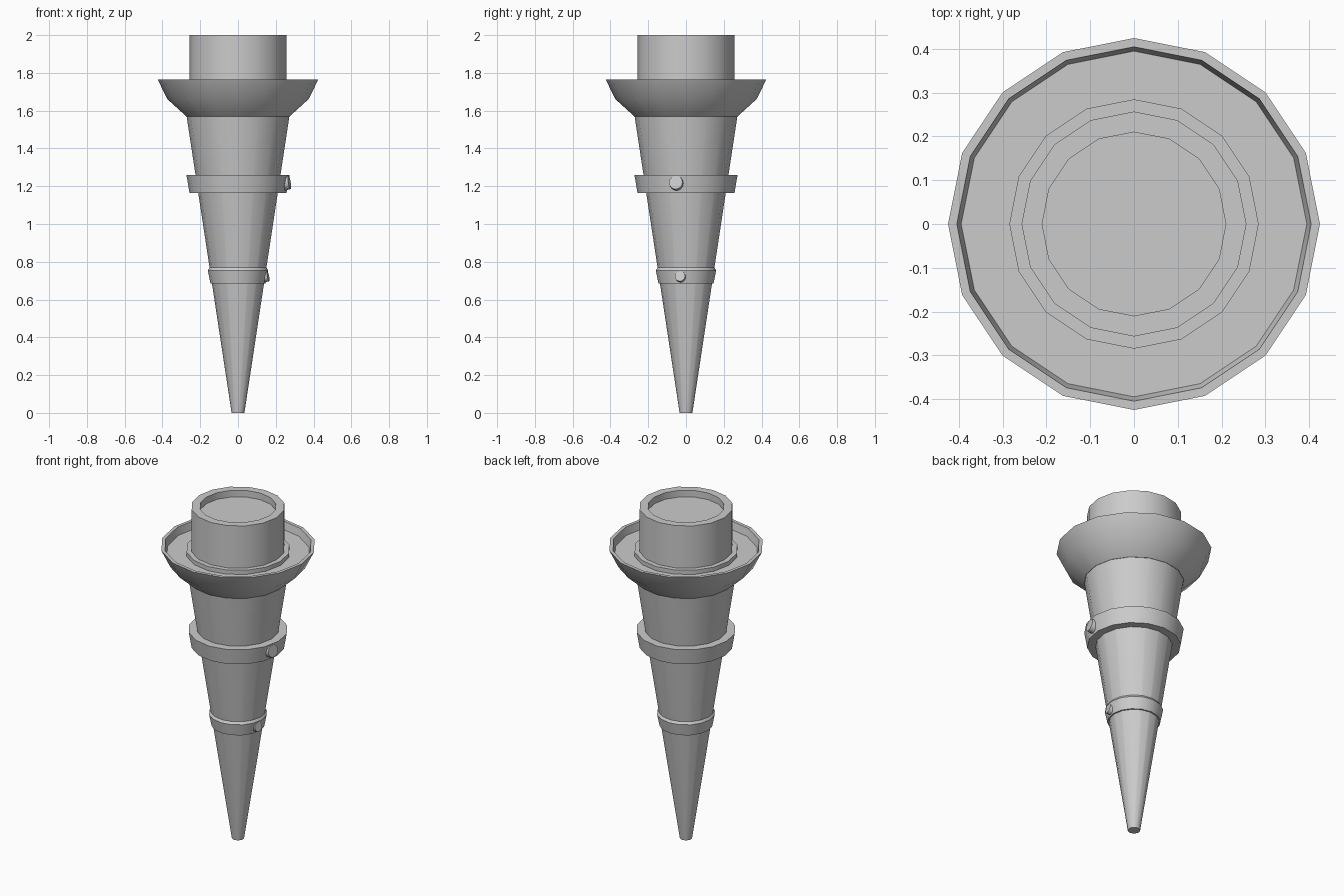
import bpy, bmesh
from math import sin, cos, pi, radians
from mathutils import Matrix

if "Cube" in bpy.data.objects:
    bpy.data.objects.remove(bpy.data.objects["Cube"])

SIDES = 16


def finish(name, bm):
    bmesh.ops.recalc_face_normals(bm, faces=bm.faces)
    mesh = bpy.data.meshes.new(name)
    bm.to_mesh(mesh)
    bm.free()
    ob = bpy.data.objects.new(name, mesh)
    bpy.context.collection.objects.link(ob)
    bpy.ops.object.select_all(action='DESELECT')
    ob.select_set(True)
    bpy.context.view_layer.objects.active = ob
    bpy.ops.object.shade_smooth_by_angle(angle=radians(30))
    return ob


def lathe(name, profile, closed=False):
    """Spin (radius, z) points; open profiles get a flat cap at each end."""
    bm = bmesh.new()
    rings = [[bm.verts.new((r * cos(2 * pi * i / SIDES), r * sin(2 * pi * i / SIDES), z))
              for i in range(SIDES)] for r, z in profile]
    pairs = list(zip(rings, rings[1:]))
    if closed:
        pairs.append((rings[-1], rings[0]))
    else:
        bm.faces.new(rings[0])
        bm.faces.new(rings[-1])
    for a, b in pairs:
        for i in range(SIDES):
            j = (i + 1) % SIDES
            bm.faces.new((a[i], a[j], b[j], b[i]))
    return finish(name, bm)


def stud(name, dist, z, radius, tilt):
    """Round stud on the ring facet just in front of the right side."""
    bm = bmesh.new()
    m = (Matrix.Rotation(-pi / SIDES, 4, 'Z') @ Matrix.Translation((dist, 0, z))
         @ Matrix.Rotation(pi / 2 + tilt, 4, 'Y'))
    bmesh.ops.create_cone(bm, cap_ends=True, segments=16, radius1=radius,
                          radius2=radius * 0.9, depth=0.04, matrix=m)
    return finish(name, bm)


# tapered shaft, poking up as a low collar inside the bowl
lathe("shaft", [(0.034, 0), (0.272, 1.57), (0.285, 1.66), (0.285, 1.745)])

# flared bowl with a shallow recessed floor
lathe("bowl", [(0.24, 1.57), (0.274, 1.57), (0.375, 1.662), (0.425, 1.765),
               (0.405, 1.765), (0.395, 1.72), (0.24, 1.72)], closed=True)

# top cup with sunken disc
lathe("top_cup", [(0.257, 1.73), (0.257, 2.0), (0.21, 2.0), (0.21, 1.96)])

# bands around the shaft
lathe("upper_band", [(0.19, 1.165), (0.257, 1.165), (0.273, 1.26), (0.20, 1.26)], closed=True)
lathe("lower_band", [(0.12, 0.685), (0.146, 0.685), (0.160, 0.755),
                     (0.150, 0.77), (0.12, 0.77)], closed=True)

# studs on the bands
stud("upper_stud", 0.258, 1.217, 0.04, -0.16)
stud("lower_stud", 0.143, 0.72, 0.03, -0.19)
